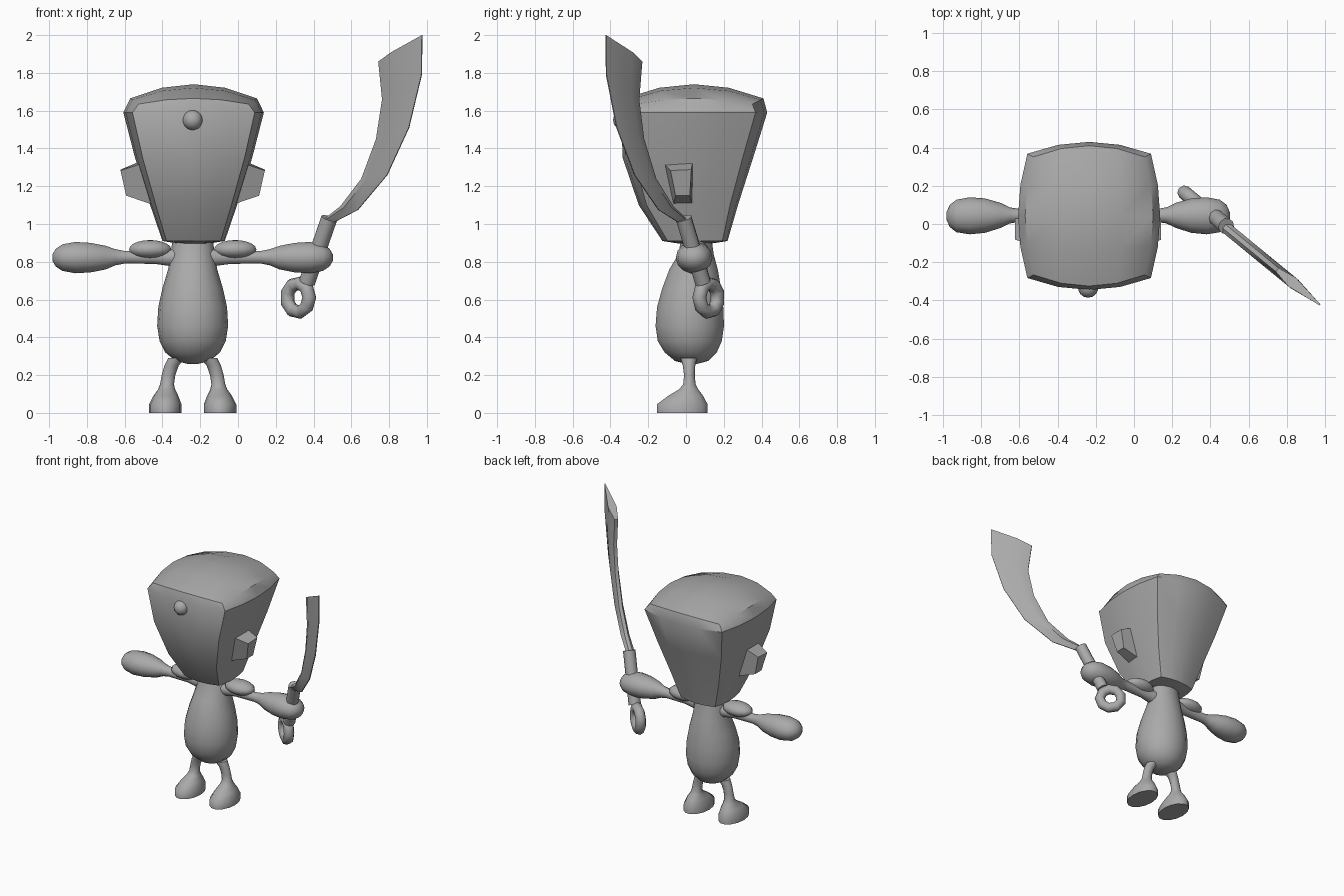
import bpy, bmesh, math
from mathutils import Vector, Matrix

if "Cube" in bpy.data.objects:
    bpy.data.objects.remove(bpy.data.objects["Cube"])

CX = -0.24  # the body's own mirror line
grey = bpy.data.materials.new("plain_grey")
grey.diffuse_color = (0.4, 0.4, 0.4, 1)
grey.use_nodes = True
grey.node_tree.nodes["Principled BSDF"].inputs["Base Color"].default_value = grey.diffuse_color


def smooth(ob, name, angle):
    ob.name = name
    ob.data.materials.append(grey)
    bpy.ops.object.select_all(action='DESELECT')
    ob.select_set(True)
    bpy.context.view_layer.objects.active = ob
    bpy.ops.object.shade_smooth_by_angle(angle=math.radians(angle))
    return ob


def finish(bm, name, angle=50):
    bmesh.ops.recalc_face_normals(bm, faces=bm.faces)
    me = bpy.data.meshes.new(name)
    bm.to_mesh(me)
    bm.free()
    ob = bpy.data.objects.new(name, me)
    bpy.context.collection.objects.link(ob)
    return smooth(ob, name, angle)


def skin(bm, rings):
    """Bridge equal rings of points and cap both ends."""
    vs = [[bm.verts.new(p) for p in r] for r in rings]
    n = len(vs[0])
    for a, b in zip(vs, vs[1:]):
        for i in range(n):
            j = (i + 1) % n
            bm.faces.new((a[i], a[j], b[j], b[i]))
    bm.faces.new(vs[0])
    bm.faces.new(vs[-1])


def loft(name, axis, rings, n=14):
    """rings: (along, centre a, centre b, radius a, radius b)"""
    bm = bmesh.new()
    out = []
    for t, a, b, ra, rb in rings:
        ring = []
        for i in range(n):
            w = math.tau * i / n
            p, q = a + ra * math.cos(w), b + rb * math.sin(w)
            ring.append((p, q, t) if axis == 'z' else (t, p, q))
        out.append(ring)
    skin(bm, out)
    return finish(bm, name)


def ball(name, loc, scale, u=14, v=10):
    bm = bmesh.new()
    m = Matrix.Translation(loc) @ Matrix.Diagonal((*scale, 1))
    bmesh.ops.create_uvsphere(bm, u_segments=u, v_segments=v, radius=1, matrix=m)
    return finish(bm, name)


# head: bulged, tapered box; levels are (z, half width, front y, back y)
levels = [(0.91, .165, -.125, .22), (1.1, .23, -.25, .275), (1.35, .31, -.335, .355),
          (1.59, .372, -.345, .43), (1.665, .335, -.325, .41)]
bm = bmesh.new()
bmesh.ops.create_cube(bm, size=2)
bmesh.ops.subdivide_edges(bm, edges=bm.edges[:], cuts=3, use_grid_fill=True)
for vert in bm.verts:
    u, v, w = vert.co
    z, hx, yf, yb = levels[round((w + 1) * 2)]
    dome = (1 - u * u) * (1 - v * v)
    if w > .9:
        z += .075 * dome - .03 * u * u * v * v
    elif w < -.9:
        z -= .018 * dome
    vert.co = (-.235 + hx * u * (1 - .13 * v * v),
               (yf + yb) / 2 + v * (yb - yf) / 2 * (1 - .16 * u * u), z)
finish(bm, "head", 40)

# nose
ball("nose", (CX, -.333, 1.55), (.053, .053, .053))

# torso
loft("torso", 'z', [
    (.26, CX, .03, .03, .03), (.275, CX, .03, .09, .09), (.32, CX, .025, .145, .14),
    (.38, CX, .02, .175, .172), (.46, CX, .02, .188, .184), (.56, CX, .022, .182, .178),
    (.66, CX, .03, .16, .158), (.76, CX, .04, .13, .13), (.84, CX, .053, .117, .095),
    (.93, CX, .055, .105, .08)], 18)

for s, side in ((-1, "left"), (1, "right")):
    def mx(d):
        return CX + s * d

    # leg and flat-soled foot
    loft(side + "_leg", 'z', [
        (0, mx(.145), -.02, .086, .138), (.045, mx(.145), -.02, .086, .138),
        (.09, mx(.142), -.002, .066, .095), (.125, mx(.138), .014, .045, .052),
        (.15, mx(.136), .018, .037, .034), (.2, mx(.128), .018, .036, .029),
        (.25, mx(.112), .016, .038, .034), (.29, mx(.085), .015, .045, .045)])

    # arm with a rounded mitten
    loft(side + "_arm", 'x', [
        (mx(.03), .045, .82, .06, .06), (mx(.13), .045, .822, .045, .044),
        (mx(.2), .045, .824, .034, .036), (mx(.36), .045, .824, .034, .034),
        (mx(.41), .045, .824, .042, .044), (mx(.46), .045, .822, .066, .064),
        (mx(.54), .044, .822, .09, .08), (mx(.62), .043, .822, .097, .085),
        (mx(.69), .042, .822, .085, .072), (mx(.725), .042, .822, .058, .048),
        (mx(.742), .042, .822, .02, .018)])

    # shoulder pad
    ball(side + "_shoulder_pad", (mx(.225), .045, .865), (.115, .075, .05))

    # ear: tapered block
    bm = bmesh.new()
    skin(bm, [
        [(mx(.19), -.07, 1.095), (mx(.19), .035, 1.095), (mx(.27), .037, 1.335), (mx(.27), -.118, 1.32)],
        [(mx(.352), -.055, 1.15), (mx(.352), .02, 1.15), (mx(.382), .028, 1.288), (mx(.382), -.082, 1.283)]])
    finish(bm, side + "_ear", 20)

# sword handle
a, b = Vector((.365, .09, .69)), Vector((.483, -.012, 1.03))
bm = bmesh.new()
m = Matrix.Translation((a + b) / 2) @ (b - a).to_track_quat('Z', 'Y').to_matrix().to_4x4()
bmesh.ops.create_cone(bm, cap_ends=True, segments=10, radius1=.043, radius2=.043,
                      depth=(b - a).length, matrix=m)
finish(bm, "sword_handle")

# pommel ring, in the plane of the blade
bpy.ops.mesh.primitive_torus_add(
    major_segments=9, minor_segments=8, major_radius=.077, minor_radius=.037,
    location=(.318, .12, .61), rotation=(math.pi / 2, 0, math.atan2(-.64, .77)))
smooth(bpy.context.object, "pommel_ring", 60)

# curved blade: inner and outer edge as (x, z) pairs, lens cross-section
edges = [((.455, 1.02), (.51, 1.01)), ((.55, 1.095), (.635, 1.075)),
         ((.66, 1.24), (.79, 1.26)), ((.738, 1.45), (.905, 1.51)),
         ((.77, 1.66), (.972, 1.79)), ((.75, 1.86), (.975, 2.0))]
normal = Vector((.64, .77, 0))
bm = bmesh.new()
rings = []
for (x0, z0), (x1, z1) in edges:
    p = Vector((x0, .375 - .82 * x0, z0))
    q = Vector((x1, .375 - .82 * x1, z1))
    ring = [p.lerp(q, f) + normal * t for f, t in
            ((0, .012), (.35, .03), (1, .003), (1, -.003), (.35, -.03), (0, -.012))]
    rings.append(ring)
skin(bm, rings)
finish(bm, "sword_blade", 35)
